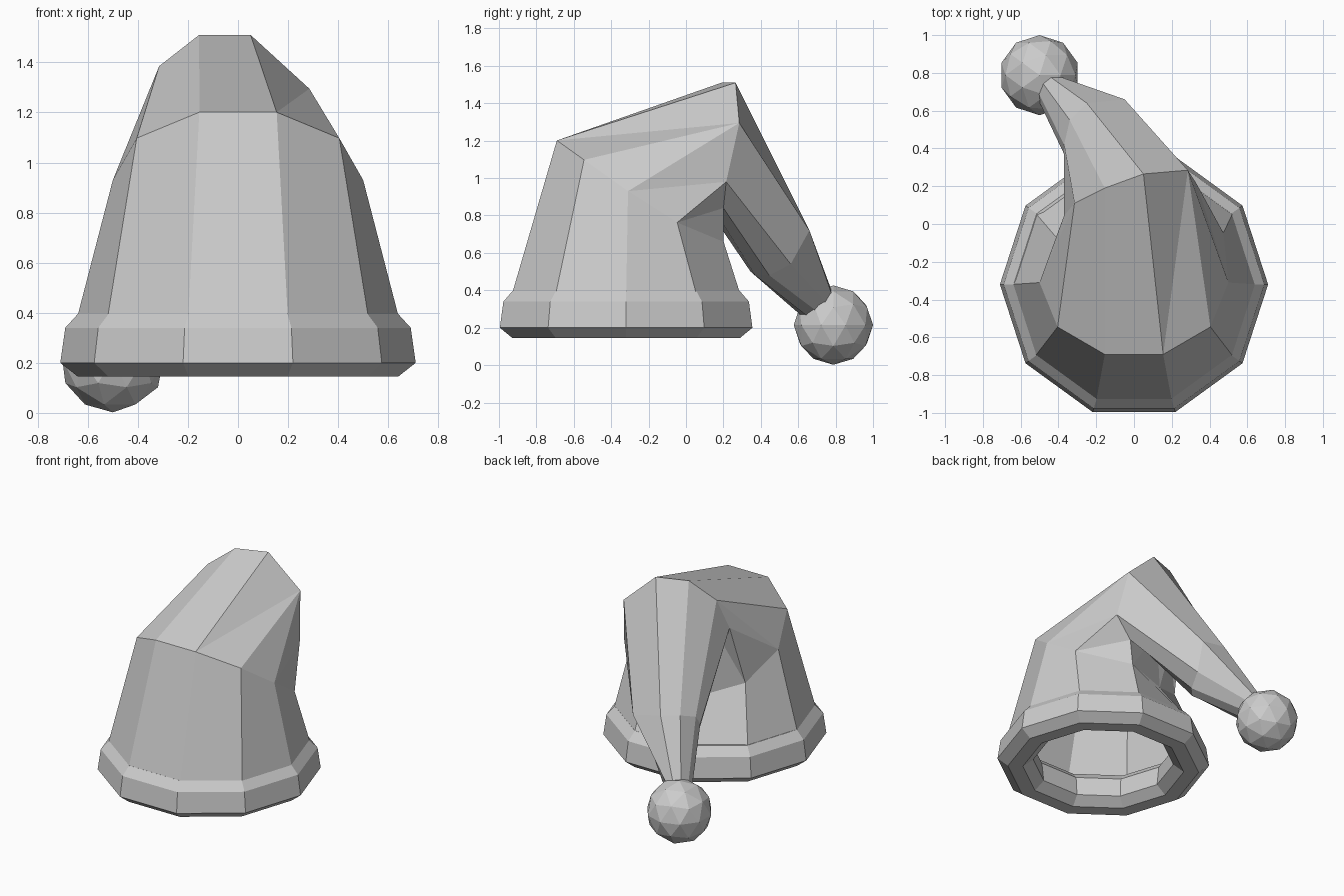
import bpy, bmesh
from math import sin, cos, radians
from mathutils import Vector

if "Cube" in bpy.data.objects:
    bpy.data.objects.remove(bpy.data.objects["Cube"])

N = 10
ANGLES = [radians(360 / N * i) for i in range(N)]   # right side, then front, left, back


def loft(name, rings, closed=False, cap_end=False, fold_band=None):
    """Skin a list of rings with quads; closed joins last ring to first.
    The fold band is split into triangles, mirrored left and right."""
    bm = bmesh.new()
    vs = [[bm.verts.new(p) for p in ring] for ring in rings]
    pairs = list(zip(vs, vs[1:])) + ([(vs[-1], vs[0])] if closed else [])
    for k, (a, b) in enumerate(pairs):
        for i in range(N):
            j = (i + 1) % N
            if k == fold_band and i in (8, 9, 0, 1):
                polys = [(a[i], a[j], b[j]), (a[i], b[j], b[i])]
                if i == 1:
                    polys = [(a[i], a[j], b[i]), (a[j], b[j], b[i])]
            elif k == fold_band and i in (4, 5, 6):
                polys = [(a[i], a[j], b[i]), (a[j], b[j], b[i])]
            else:
                polys = [(a[i], a[j], b[j], b[i])]
            for p in polys:
                bm.faces.new(p)
    if cap_end:
        bm.faces.new(vs[-1])
    bmesh.ops.recalc_face_normals(bm, faces=bm.faces)
    mesh = bpy.data.meshes.new(name)
    bm.to_mesh(mesh)
    bm.free()
    obj = bpy.data.objects.new(name, mesh)
    bpy.context.collection.objects.link(obj)
    return obj


def flat_ring(r, z):
    return [(r * cos(t), -0.32 - r * sin(t), z) for t in ANGLES]


def tilted(t):
    """Sloping ring at the top of the upright part, fuller at the back right."""
    s, c = sin(t), cos(t)
    wide, deep = 1, 0.4
    if s < -0.01:
        wide, deep = (1.17, 0.3 - 0.25 * s) if c > 0 else (1.02, 0.41)
    return (0.5 * c * wide, -0.31 - s * deep, 0.93 + 0.285 * s)


# Brim: chamfered band around the opening
brim_profile = [(.637, .398), (.69, .34), (.71, .20), (.64, .145),
                (.54, .145), (.47, .20), (.485, .34), (.54, .398)]
loft("brim", [flat_ring(r, z) for r, z in brim_profile], closed=True)

# Hat body: upright cone that folds over at the peak and hangs down behind
peak = [(.33, .215, .98), (.285, .285, 1.295), (.05, .265, 1.51), (-.155, .19, 1.51),
        (-.315, .11, 1.385), (-.37, .045, 1.18), (-.30, .02, 1.04), (-.16, .06, .92),
        (.03, .14, .85), (.20, .20, .84)]
droop = [(-.085, .56, .54), (-.05, .66, .72), (-.25, .64, .76), (-.34, .55, .75),
         (-.37, .42, .70), (-.37, .37, .63), (-.34, .345, .56), (-.27, .345, .50),
         (-.20, .37, .48), (-.13, .445, .48)]
tip_c, tip_u, tip_v = Vector((-.437, .708, .325)), Vector((.07, .05, 0)), Vector((-.025, .055, .085))
tip = [tip_c + tip_u * cos(t) + tip_v * sin(t) for t in ANGLES]
loft("hat_body", [flat_ring(.648, .36), [tilted(t) for t in ANGLES], peak, droop, tip],
     cap_end=True, fold_band=1)

# Pompom at the tip
bpy.ops.mesh.primitive_ico_sphere_add(subdivisions=2, radius=.212, location=(-.5, .788, .214))
bpy.context.object.name = "pompom"
